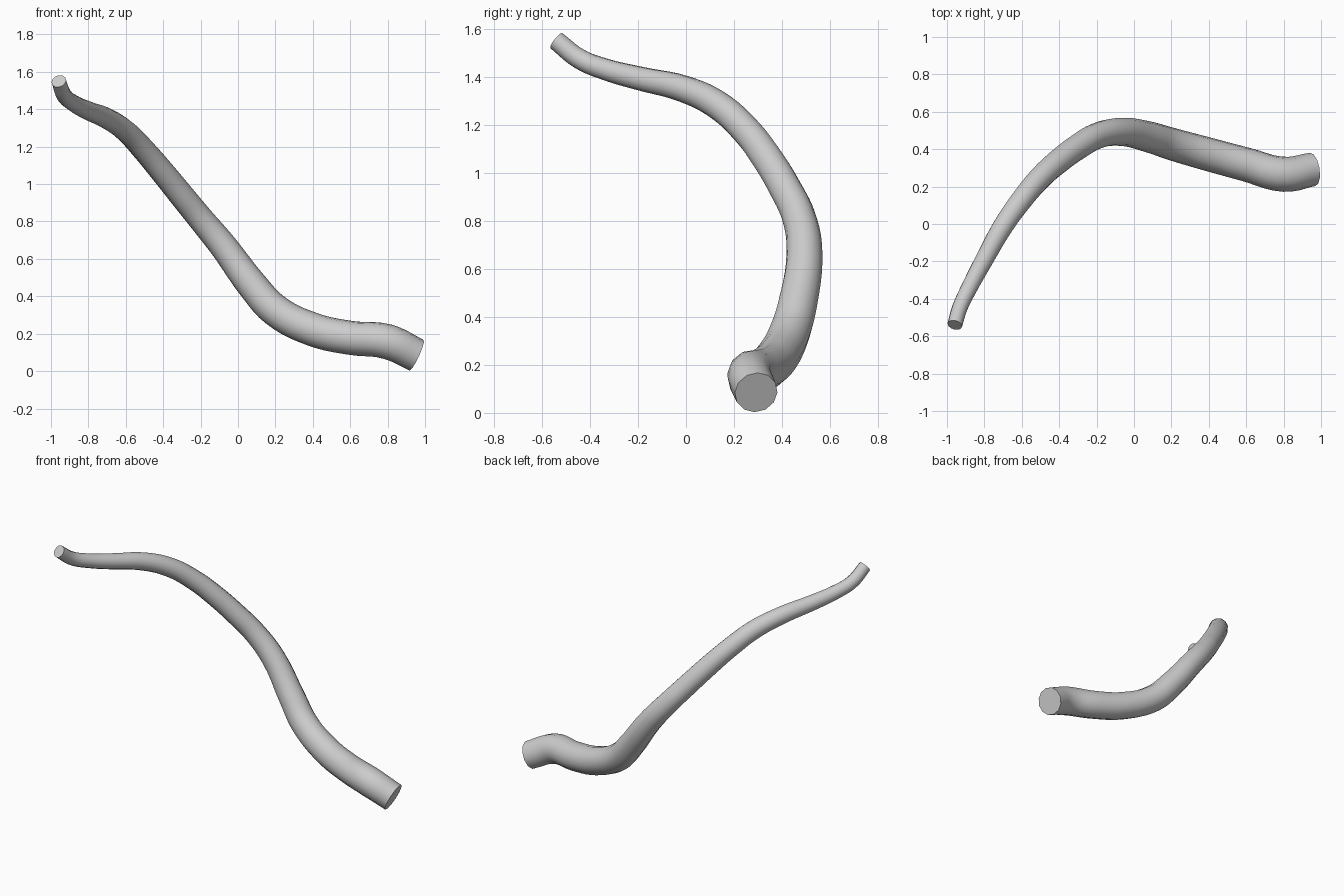
import bpy
import math

if "Cube" in bpy.data.objects:
    bpy.data.objects.remove(bpy.data.objects["Cube"])

# Centre line of the branch: x, y, z, radius (thick end to thin end)
PATH = [
    (0.955, 0.292, 0.085, 0.090), (0.80, 0.266, 0.157, 0.094),
    (0.60, 0.318, 0.178, 0.091), (0.40, 0.372, 0.223, 0.090),
    (0.20, 0.428, 0.325, 0.087), (0.08, 0.465, 0.455, 0.083),
    (-0.08, 0.493, 0.670, 0.075), (-0.20, 0.470, 0.815, 0.070),
    (-0.30, 0.412, 0.937, 0.068), (-0.40, 0.338, 1.060, 0.066),
    (-0.50, 0.248, 1.178, 0.063), (-0.60, 0.130, 1.283, 0.060),
    (-0.70, -0.012, 1.350, 0.056), (-0.80, -0.190, 1.392, 0.050),
    (-0.88, -0.340, 1.432, 0.045), (-0.93, -0.445, 1.475, 0.042),
    (-0.958, -0.540, 1.550, 0.040),
]

# Tapered tube along a smooth curve, closed at both ends
curve = bpy.data.curves.new("branch_curve", "CURVE")
curve.dimensions = "3D"
curve.bevel_depth = 1.0
curve.bevel_resolution = 4
curve.use_fill_caps = True
curve.resolution_u = 5
spline = curve.splines.new("BEZIER")
spline.bezier_points.add(len(PATH) - 1)
for point, (x, y, z, r) in zip(spline.bezier_points, PATH):
    point.co = (x, y, z)
    point.radius = r
    point.handle_left_type = point.handle_right_type = "AUTO"
branch = bpy.data.objects.new("branch", curve)
bpy.context.collection.objects.link(branch)

# Make it a mesh with smooth sides and crisp cut ends
bpy.context.view_layer.objects.active = branch
branch.select_set(True)
bpy.ops.object.convert(target="MESH")
bpy.ops.object.mode_set(mode="EDIT")
bpy.ops.mesh.select_all(action="SELECT")
bpy.ops.mesh.remove_doubles(threshold=0.0005)
bpy.ops.mesh.normals_make_consistent(inside=False)
bpy.ops.object.mode_set(mode="OBJECT")
bpy.ops.object.shade_smooth_by_angle(angle=math.radians(40))
